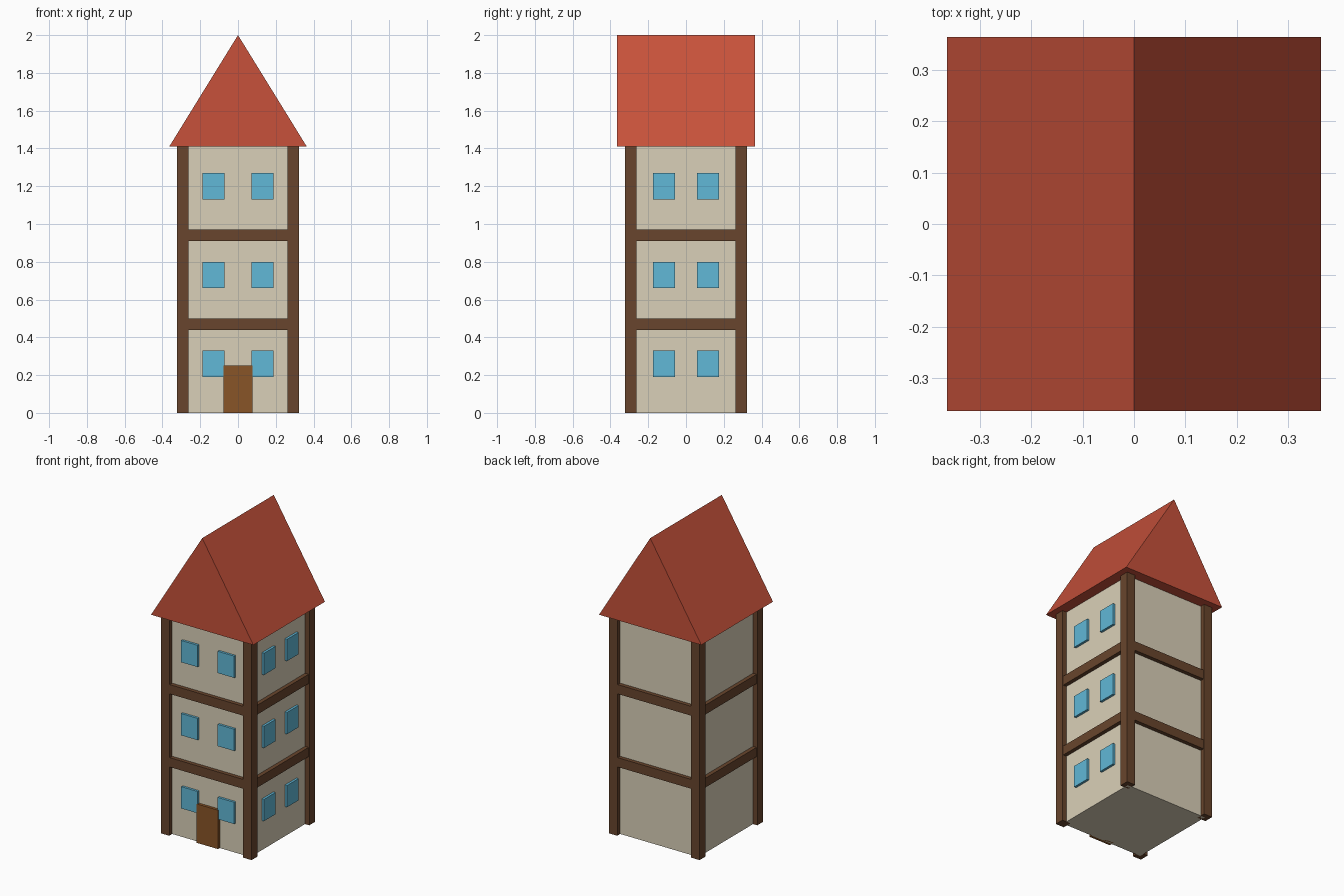
import bpy, bmesh

if "Cube" in bpy.data.objects:
    bpy.data.objects.remove(bpy.data.objects["Cube"])

def material(name, rgb):
    m = bpy.data.materials.new(name)
    m.diffuse_color = (*rgb, 1)
    m.use_nodes = True
    m.node_tree.nodes["Principled BSDF"].inputs["Base Color"].default_value = m.diffuse_color
    return m

PLASTER = material("plaster", (0.70, 0.63, 0.48))
TIMBER = material("timber", (0.14, 0.06, 0.026))
GLASS = material("glass", (0.12, 0.48, 0.68))
DOOR = material("door_wood", (0.25, 0.09, 0.02))
TILE = material("roof_tile", (0.57, 0.083, 0.043))

def box(name, center, size, mat):
    bpy.ops.mesh.primitive_cube_add(size=1, location=center)
    ob = bpy.context.object
    ob.name = name
    ob.scale = size
    bpy.ops.object.transform_apply(location=False, rotation=False, scale=True)
    ob.data.materials.append(mat)
    return ob

W = 0.293        # wall half width, also post centre
FLOOR = 0.47     # storey height
H = 3 * FLOOR    # wall height
T = 0.06         # timber thickness

# Plastered body
box("walls", (0, 0, H / 2), (2 * W, 2 * W, H), PLASTER)

# Corner posts
for sx in (-1, 1):
    for sy in (-1, 1):
        box("corner_post", (sx * W, sy * W, H / 2), (T, T, H), TIMBER)

# Horizontal beams between the storeys, on all four sides
span = 2 * W - T
for k in (1, 2):
    for s in (-1, 1):
        box("floor_beam", (0, s * W, k * FLOOR), (span, 0.05, T), TIMBER)
        box("floor_beam", (s * W, 0, k * FLOOR), (0.05, span, T), TIMBER)

# Windows on the front and right walls
for k in range(3):
    z = 0.26 + k * FLOOR
    for s in (-1, 1):
        box("front_window", (s * 0.13, -W, z), (0.117, 0.03, 0.14), GLASS)
        box("side_window", (W, s * 0.117, z), (0.03, 0.117, 0.14), GLASS)

# Front door
box("front_door", (0, -W, 0.125), (0.152, 0.036, 0.25), DOOR)

# Gable roof: triangle profile extruded front to back
R = 0.364
bm = bmesh.new()
gable = bm.faces.new([bm.verts.new(p) for p in ((-R, -R, H), (R, -R, H), (0, -R, 2))])
ext = bmesh.ops.extrude_face_region(bm, geom=[gable], use_keep_orig=True)
bmesh.ops.translate(bm, vec=(0, 2 * R, 0),
                    verts=[v for v in ext["geom"] if isinstance(v, bmesh.types.BMVert)])
bmesh.ops.recalc_face_normals(bm, faces=bm.faces)
mesh = bpy.data.meshes.new("gable_roof")
bm.to_mesh(mesh)
bm.free()
mesh.materials.append(TILE)
bpy.context.collection.objects.link(bpy.data.objects.new("gable_roof", mesh))
